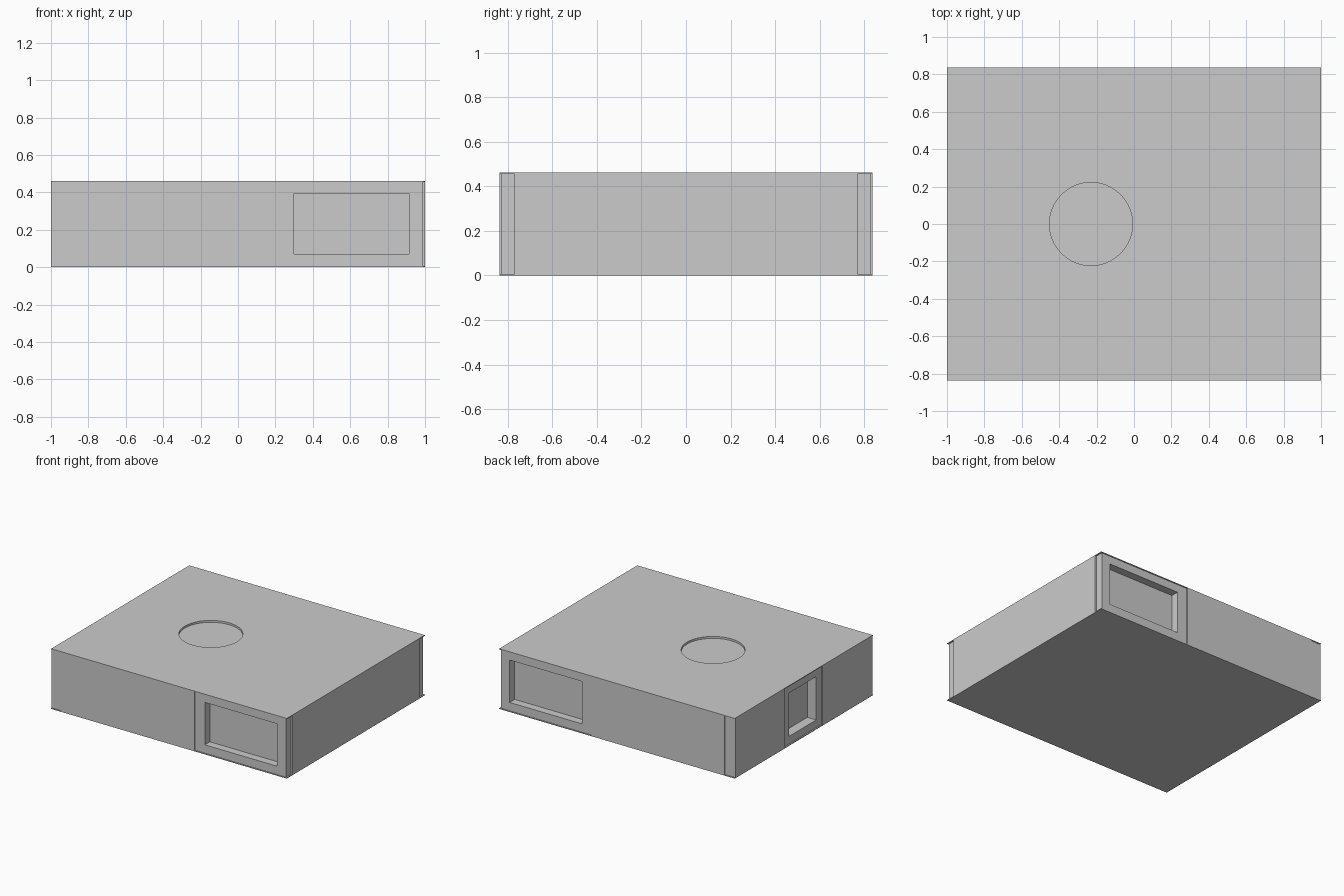
import bpy

if "Cube" in bpy.data.objects:
    bpy.data.objects.remove(bpy.data.objects["Cube"])

X, Y, H = 1.0, 0.837, 0.462   # half length, half width, height
LIP = 0.006                   # thin floor and lid edges left around the insets


def box(name, x0, x1, y0, y1, z0, z1):
    bpy.ops.mesh.primitive_cube_add(
        size=1, location=((x0 + x1) / 2, (y0 + y1) / 2, (z0 + z1) / 2))
    ob = bpy.context.object
    ob.name = name
    ob.scale = (abs(x1 - x0), abs(y1 - y0), abs(z1 - z0))
    bpy.ops.object.transform_apply(location=True, rotation=False, scale=True)
    return ob


def cut(target, cutter):
    cutter.hide_render = True
    mod = target.modifiers.new("cut", 'BOOLEAN')
    mod.operation = 'DIFFERENCE'
    mod.solver = 'EXACT'
    mod.object = cutter
    bpy.context.view_layer.objects.active = target
    bpy.ops.object.modifier_apply(modifier=mod.name)
    bpy.data.objects.remove(cutter)


# main casing
casing = box("casing", -X, X, -Y, Y, 0, H)

for s in (-1, 1):
    # pocket at the right end of the front and back walls
    cut(casing, box("pocket_cutter", 0.217, 1.1, s * 0.77, s * 0.95, LIP, H - LIP))
    # shallow step at the left corner
    cut(casing, box("corner_cutter", -1.1, -0.915, s * (Y - LIP), s * 0.95, LIP, H - LIP))
    # framed window block set slightly back into the pocket
    frame = box("front_window_frame" if s < 0 else "back_window_frame",
                0.217, 0.99, s * 0.77, s * (Y - LIP), LIP, H - LIP)
    cut(frame, box("window_cutter", 0.30, 0.915, s * 0.7, s * 0.95, 0.07, 0.395))

# left side window: shallow surround, then deep recess
cut(casing, box("surround_cutter", -1.1, -0.99, -0.227, 0.227, LIP, H - LIP))
cut(casing, box("side_window_cutter", -1.1, -0.915, -0.165, 0.165, 0.065, 0.397))

# round recess in the lid
bpy.ops.mesh.primitive_cylinder_add(vertices=64, radius=0.222, depth=0.1,
                                    location=(-0.23, 0, H - 0.015 + 0.05))
cut(casing, bpy.context.object)
